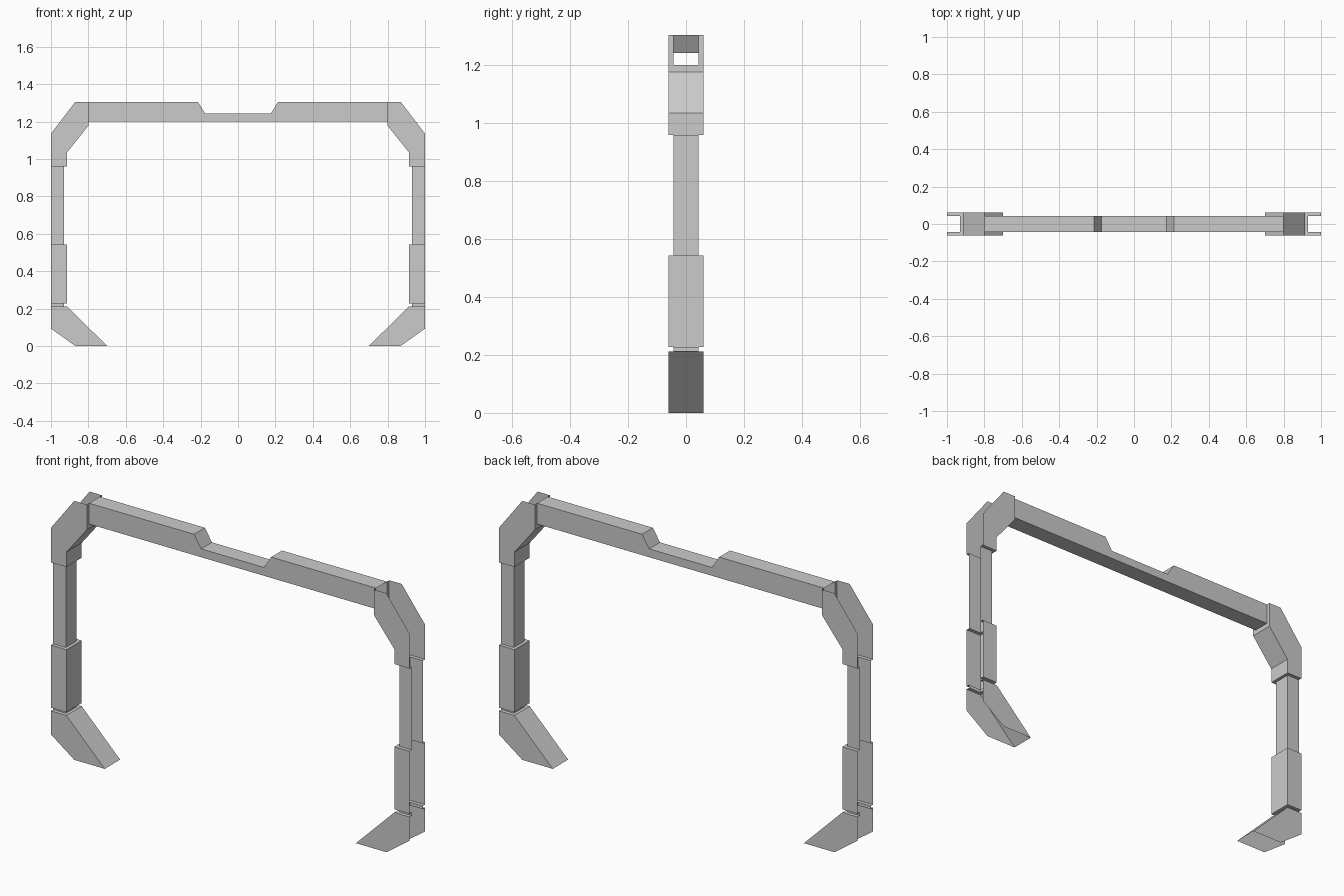
import bpy
import bmesh

if "Cube" in bpy.data.objects:
    bpy.data.objects.remove(bpy.data.objects["Cube"])

W, N = 0.061, 0.043          # half depth of wide and narrow sections
X_WIDE, X_NARROW = 0.914, 0.93   # inner faces of the legs


def finish(name, faces, mirror=True):
    bm = bmesh.new()
    for pts in faces:
        bm.faces.new([bm.verts.new(p) for p in pts])
    bmesh.ops.remove_doubles(bm, verts=bm.verts[:], dist=1e-5)
    mesh = bpy.data.meshes.new(name)
    bm.to_mesh(mesh)
    bm.free()
    obj = bpy.data.objects.new(name, mesh)
    bpy.context.collection.objects.link(obj)
    if mirror:
        obj.modifiers.new("Mirror", 'MIRROR').use_mirror_merge = False


def at(p, y):
    return (p[0], y, p[1])


def end_step(p_in, p_out, neck):
    """U-shaped step from a wide section in to the narrow one next to it."""
    return [at(p_in, -W), at(p_out, -W), at(p_out, -N), at(neck, -N),
            at(neck, N), at(p_out, N), at(p_out, W), at(p_in, W)]


def channel(name, inner, outer, half, bottom_neck=None, top_neck=None):
    """Thin channel open to the outside; both paths run upwards in (x, z)."""
    side = inner + outer[::-1]
    faces = [[at(p, half) for p in side], [at(p, -half) for p in side[::-1]]]
    for a, b in zip(inner, inner[1:]):
        faces.append([at(a, half), at(a, -half), at(b, -half), at(b, half)])
    if bottom_neck:
        faces.append(end_step(inner[0], outer[0], bottom_neck)[::-1])
    if top_neck:
        faces.append(end_step(inner[-1], outer[-1], top_neck))
    finish(name, faces)


def straight(name, x, z0, z1, half, **necks):
    channel(name, [(x, z0), (x, z1)], [(1, z0), (1, z1)], half, **necks)


# Feet, open underneath
channel("foot", [(0.70, 0), (X_WIDE, 0.212)],
        [(0.87, 0), (1, 0.093), (1, 0.212)], W, top_neck=(X_NARROW, 0.212))

# Legs
straight("ankle", X_NARROW, 0.212, 0.228, N)
straight("leg_sleeve", X_WIDE, 0.228, 0.543, W,
         bottom_neck=(X_NARROW, 0.228), top_neck=(X_NARROW, 0.543))
straight("upright", X_NARROW, 0.543, 0.96, N)

# Bevelled corners
channel("corner", [(X_WIDE, 0.96), (X_WIDE, 1.035), (0.80, 1.177)],
        [(1, 0.96), (1, 1.135), (0.87, 1.305), (0.80, 1.305)], W,
        bottom_neck=(X_NARROW, 0.96), top_neck=(0.80, 1.20))

# Top beam: hollow, open-ended, with a notch in the middle
profile = [(-0.80, 1.20), (0.80, 1.20), (0.80, 1.305), (0.215, 1.305),
           (0.175, 1.242), (-0.175, 1.242), (-0.215, 1.305), (-0.80, 1.305)]
beam = [[at(p, -N) for p in profile], [at(p, N) for p in profile[::-1]]]
for a, b in zip(profile, profile[1:]):
    if a[0] != b[0]:
        beam.append([at(a, -N), at(a, N), at(b, N), at(b, -N)])
finish("top_beam", beam, mirror=False)
